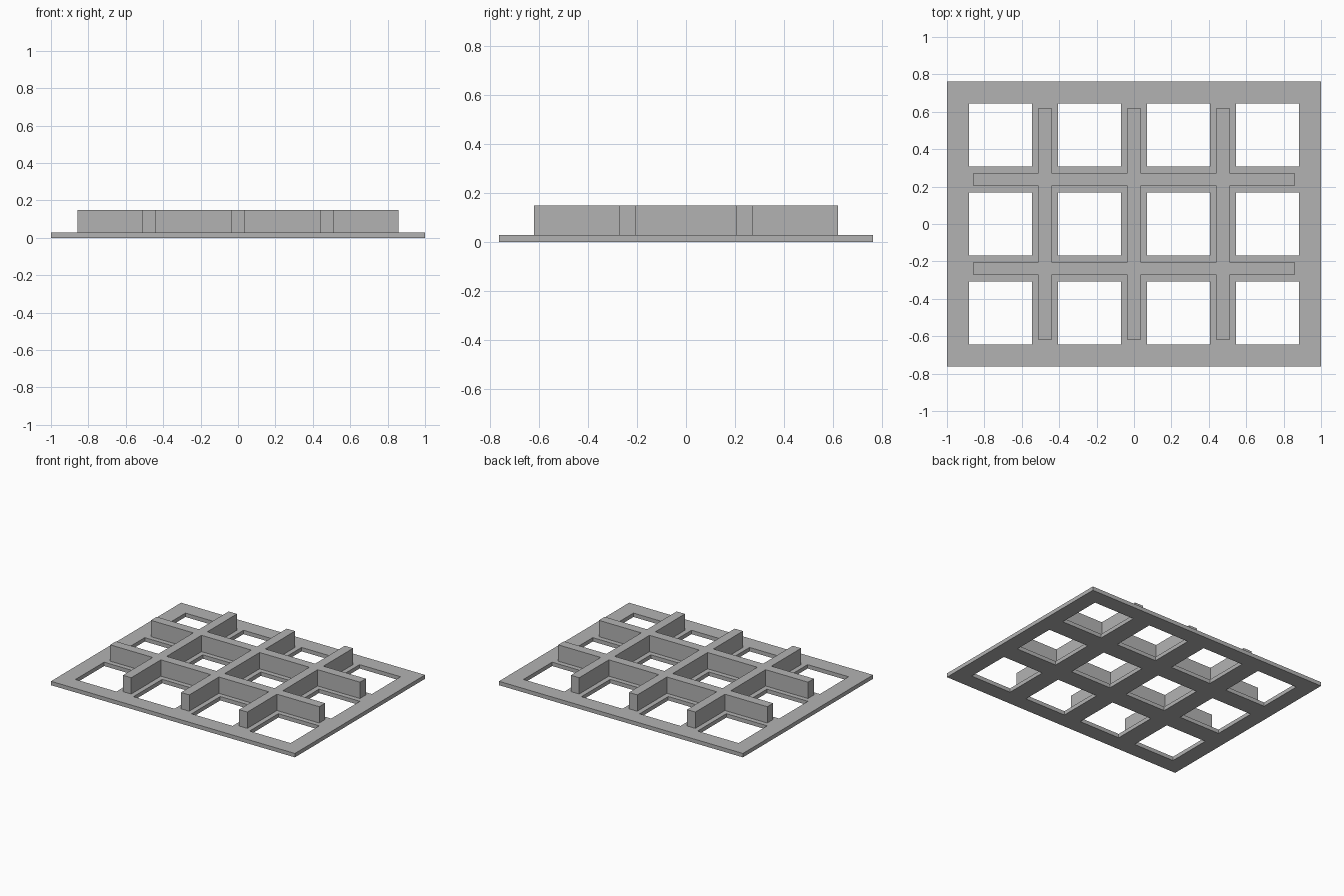
import bpy, bmesh, math

cube = bpy.data.objects.get("Cube")
if cube:
    bpy.data.objects.remove(cube, do_unlink=True)

PITCH = 0.476        # spacing of the openings
HOLE = 0.336         # opening width
RIB = 0.068          # rib thickness
PLATE_TOP, RIB_TOP = 0.029, 0.15

grey = bpy.data.materials.new("plain grey")
grey.use_nodes = True
COLOUR = (0.45, 0.45, 0.45, 1)
grey.diffuse_color = COLOUR
grey.node_tree.nodes["Principled BSDF"].inputs["Base Color"].default_value = COLOUR


def bands(centres, width, end):
    """Cut positions for evenly wide bands; odd cells lie inside a band."""
    return [-end] + [c + s * width / 2 for c in centres for s in (-1, 1)] + [end]


def slab(name, xs, ys, filled, z0, z1):
    """Extrude the filled cells of a grid into one clean solid."""
    bm = bmesh.new()
    for i in range(len(xs) - 1):
        for j in range(len(ys) - 1):
            if filled(i % 2 == 1, j % 2 == 1):
                corners = ((i, j), (i + 1, j), (i + 1, j + 1), (i, j + 1))
                bm.faces.new([bm.verts.new((xs[a], ys[b], z0)) for a, b in corners])
    bmesh.ops.remove_doubles(bm, verts=bm.verts, dist=1e-5)
    top = bmesh.ops.extrude_face_region(bm, geom=bm.faces[:])["geom"]
    bmesh.ops.translate(bm, vec=(0, 0, z1 - z0),
                        verts=[g for g in top if isinstance(g, bmesh.types.BMVert)])
    bmesh.ops.recalc_face_normals(bm, faces=bm.faces[:])
    bmesh.ops.dissolve_limit(bm, angle_limit=math.radians(1),
                             verts=bm.verts[:], edges=bm.edges[:])
    mesh = bpy.data.meshes.new(name)
    bm.to_mesh(mesh)
    bm.free()
    mesh.materials.append(grey)
    obj = bpy.data.objects.new(name, mesh)
    bpy.context.collection.objects.link(obj)
    return obj


# Base plate with four by three square openings
hole_x = [PITCH * (k - 1.5) for k in range(4)]
hole_y = [PITCH * (k - 1) for k in range(3)]
slab("base_plate", bands(hole_x, HOLE, 1.0), bands(hole_y, HOLE, 0.762),
     lambda in_x, in_y: not (in_x and in_y), 0, PLATE_TOP)

# Crossing divider ribs standing between the openings
rib_x = [PITCH * (k - 1) for k in range(3)]
rib_y = [PITCH * (k - 0.5) for k in range(2)]
slab("divider_ribs", bands(rib_x, RIB, 0.857), bands(rib_y, RIB, 0.619),
     lambda in_x, in_y: in_x or in_y, PLATE_TOP, RIB_TOP)
